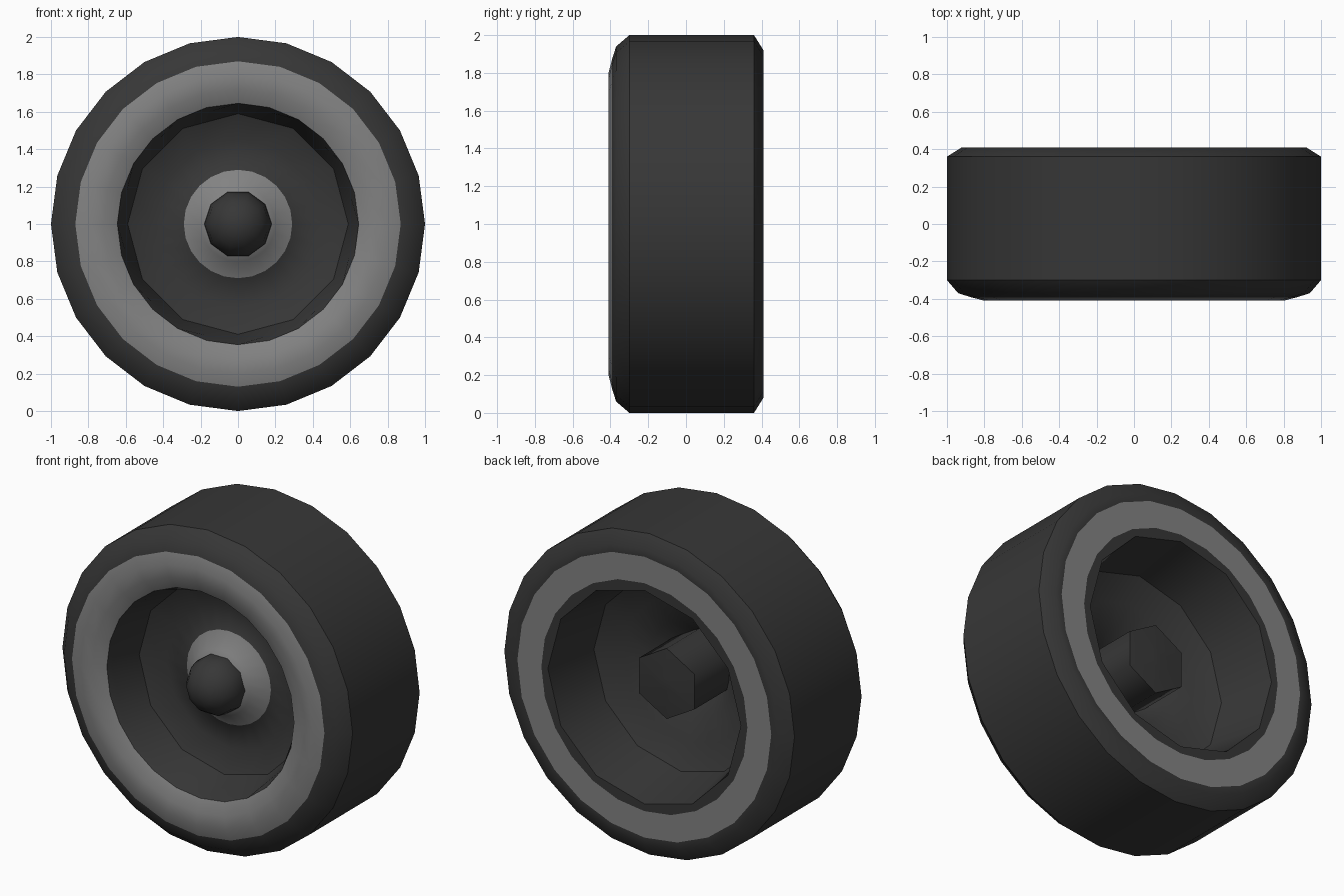
import bpy, bmesh, math
from mathutils import Matrix

if "Cube" in bpy.data.objects:
    bpy.data.objects.remove(bpy.data.objects["Cube"])

def material(name, v):
    m = bpy.data.materials.new(name)
    m.diffuse_color = (v, v, v, 1)
    m.use_nodes = True
    m.node_tree.nodes["Principled BSDF"].inputs["Base Color"].default_value = m.diffuse_color
    return m

MATS = [material("dark_rubber", 0.038), material("mid_grey", 0.225)]
AXLE_Z = 1.0

def finish(bm, name, angle=40):
    bmesh.ops.recalc_face_normals(bm, faces=bm.faces)
    me = bpy.data.meshes.new(name)
    bm.to_mesh(me)
    bm.free()
    for m in MATS:
        me.materials.append(m)
    ob = bpy.data.objects.new(name, me)
    bpy.context.collection.objects.link(ob)
    bpy.ops.object.select_all(action='DESELECT')
    ob.select_set(True)
    bpy.context.view_layer.objects.active = ob
    bpy.ops.object.shade_smooth_by_angle(angle=math.radians(angle))
    return ob

def revolve(name, profile, sides, angle=40):
    """profile: (radius, y, colour of band to next ring, coarse ring with half the sides)"""
    bm = bmesh.new()
    rings = []
    for r, y, _, coarse in profile:
        ring = []
        for i in range(sides):
            a = 2 * math.pi * i / sides
            rr = r * math.cos(2 * math.pi / sides) if coarse and i % 2 else r
            ring.append(bm.verts.new((rr * math.sin(a), y, AXLE_Z + rr * math.cos(a))))
        rings.append(ring)
    for k in range(len(rings) - 1):
        a, b = rings[k], rings[k + 1]
        for i in range(sides):
            j = (i + 1) % sides
            f = bm.faces.new((a[i], a[j], b[j], b[i]))
            f.material_index = profile[k][2]
    bm.faces.new(rings[0])
    bm.faces.new(rings[-1])
    return finish(bm, name, angle)

# tyre with dished wheel, from the front hub out around to the back hub
revolve("tyre_and_dish", [
    (0.12, -0.21, 1, 0), (0.20, -0.17, 1, 0), (0.29, -0.09, 0, 0),
    (0.45, -0.07, 0, 1), (0.59, -0.13, 0, 1), (0.64, -0.33, 0, 1),
    (0.645, -0.37, 1, 0), (0.72, -0.405, 1, 0), (0.80, -0.41, 1, 0),
    (0.87, -0.392, 0, 0), (0.94, -0.37, 0, 0), (1.0, -0.30, 0, 0),
    (1.0, 0.36, 0, 0), (0.92, 0.41, 0, 0), (0.875, 0.41, 1, 0),
    (0.71, 0.41, 0, 0), (0.665, 0.41, 0, 1), (0.60, 0.05, 0, 1),
    (0.45, -0.03, 0, 1), (0.29, -0.06, 0, 0), (0.20, -0.15, 0, 0),
    (0.12, -0.18, 0, 0)], 24)

# hexagonal axle stub at the back
revolve("axle_stub", [
    (0.22, -0.15, 0, 0), (0.22, 0.19, 0, 0), (0.04, 0.205, 0, 0)], 6, 70)

# round hub cap at the front, poles along the axle
bm = bmesh.new()
bmesh.ops.create_uvsphere(
    bm, u_segments=10, v_segments=8, radius=0.18,
    matrix=Matrix.Translation((0, -0.2, AXLE_Z)) @ Matrix.Rotation(math.pi / 2, 4, 'X')
    @ Matrix.Rotation(math.pi / 2, 4, 'Z'))
finish(bm, "hub_cap", 60)
